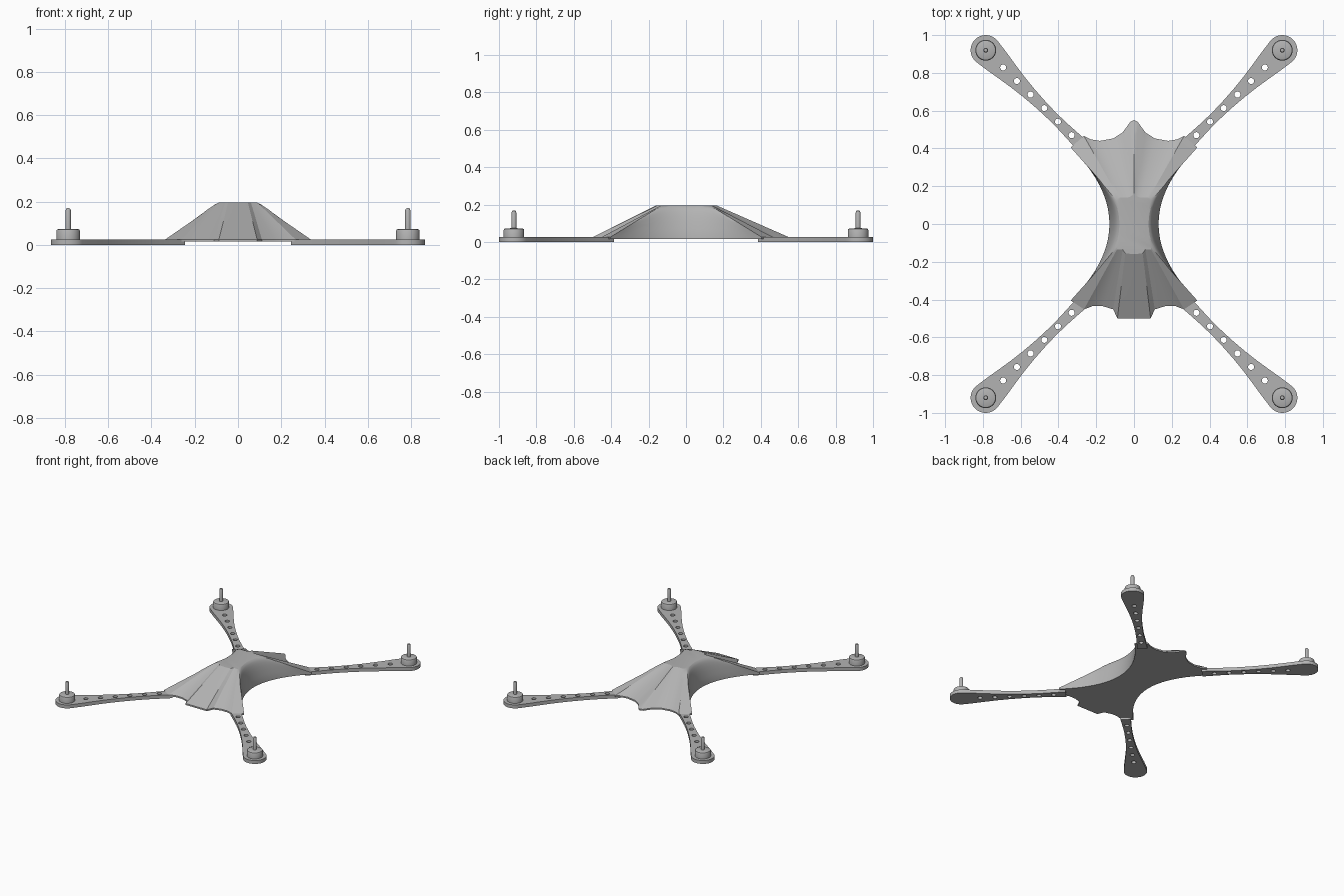
import bpy, bmesh, math
from mathutils import Vector

cube = bpy.data.objects.get("Cube")
if cube:
    bpy.data.objects.remove(cube)

grey = bpy.data.materials.new("frame_grey")
grey.use_nodes = True
GREY = (0.45, 0.45, 0.45, 1)
grey.diffuse_color = GREY
grey.node_tree.nodes["Principled BSDF"].inputs["Base Color"].default_value = GREY


def activate(obj):
    bpy.ops.object.select_all(action='DESELECT')
    obj.select_set(True)
    bpy.context.view_layer.objects.active = obj


def finish(name, bm, angle):
    bmesh.ops.remove_doubles(bm, verts=bm.verts, dist=1e-5)
    bmesh.ops.recalc_face_normals(bm, faces=bm.faces)
    mesh = bpy.data.meshes.new(name)
    bm.to_mesh(mesh)
    bm.free()
    mesh.materials.append(grey)
    obj = bpy.data.objects.new(name, mesh)
    bpy.context.collection.objects.link(obj)
    activate(obj)
    bpy.ops.object.shade_smooth_by_angle(angle=math.radians(angle))
    return obj


# Canopy: columns run from a flat roof outline down to a scalloped rim
TOP, RIM, BASE = 0.195, 0.026, 0.015
back = [((0, 0.165), (0, 0.55)), ((0.008, 0.152), (0.02, 0.54)),
        ((0.02, 0.145), (0.06, 0.485)), ((0.035, 0.14), (0.11, 0.453)),
        ((0.055, 0.14), (0.18, 0.44)), ((0.07, 0.14), (0.23, 0.448)),
        ((0.08, 0.14), (0.265, 0.466))]
front = [((0.09, -0.135), (0.265, -0.452)), ((0.08, -0.135), (0.22, -0.435)),
         ((0.07, -0.135), (0.165, -0.435)), ((0.06, -0.135), (0.11, -0.452)),
         ((0.046, -0.155), (0.088, -0.5)), ((0, -0.16), (0, -0.5))]
columns = [(t, r, 1.0) for t, r in back]
STEPS = 20
for i in range(STEPS + 1):
    u = 1 - 2 * i / STEPS
    columns.append(((0.07 + 0.02 * u * u, 0.13 * u),
                    (0.13 + 0.205 * u * u, 0.405 * u),
                    1 + 1.3 * (1 - u * u)))
columns += [(t, r, 1.0) for t, r in front]
columns += [((-t[0], t[1]), (-r[0], r[1]), p) for t, r, p in columns[-2:0:-1]]

bm = bmesh.new()
LEVELS = 8
rings = []
for level in range(LEVELS + 1):
    f = level / LEVELS
    ring = []
    for top, rim, power in columns:
        p = Vector(top).lerp(Vector(rim), f)
        ring.append(bm.verts.new((p.x, p.y, TOP - (TOP - RIM) * f ** power)))
    rings.append(ring)
rings.append([bm.verts.new((r[0], r[1], BASE)) for t, r, p in columns])
n = len(columns)
for upper, lower in zip(rings, rings[1:]):
    for i in range(n):
        j = (i + 1) % n
        bm.faces.new((upper[i], lower[i], lower[j], upper[j]))
bm.faces.new(rings[0])
bm.faces.new(rings[-1])
finish("canopy", bm, 25)


# Arms: a flared flat plate with a row of round lightening holes
INNER, MOTOR = Vector((0.33, 0.47)), Vector((0.785, 0.92))
LENGTH = (MOTOR - INNER).length
ALONG = (MOTOR - INNER).normalized()
ACROSS = Vector((-ALONG.y, ALONG.x))
THICK, PAD = 0.026, 0.08
widths = [(-0.085, 0.036), (0, 0.031), (0.08, 0.027), (0.16, 0.027), (0.24, 0.030),
          (0.32, 0.036), (0.40, 0.045), (0.48, 0.057), (0.56, 0.070)]


def circle(center, radius, count):
    return [(center + radius * math.cos(a), radius * math.sin(a))
            for a in (2 * math.pi * k / count for k in range(count))]


def arm_outline():
    lower = [(s, -w) for s, w in widths]
    pad = [(LENGTH + PAD * math.cos(a), PAD * math.sin(a))
           for a in (math.radians(d) for d in range(-100, 101, 10))]
    upper = [(s, w) for s, w in reversed(widths)]
    return lower + pad + upper


def add_arm(name, sx, sy):
    curve = bpy.data.curves.new(name, 'CURVE')
    curve.dimensions = '2D'
    curve.fill_mode = 'BOTH'
    curve.extrude = THICK / 2
    loops = [arm_outline()] + [circle(0.102 * k, 0.016, 20) for k in range(6)]
    for loop in loops:
        spline = curve.splines.new('POLY')
        spline.points.add(len(loop) - 1)
        spline.use_cyclic_u = True
        for point, (s, w) in zip(spline.points, loop):
            p = INNER + ALONG * s + ACROSS * w
            point.co = (p.x * sx, p.y * sy, 0, 1)
    curve.materials.append(grey)
    obj = bpy.data.objects.new(name, curve)
    obj.location.z = THICK / 2
    bpy.context.collection.objects.link(obj)
    activate(obj)
    bpy.ops.object.convert(target='MESH')
    obj = bpy.context.object
    bm = bmesh.new()
    bm.from_mesh(obj.data)
    bmesh.ops.remove_doubles(bm, verts=bm.verts, dist=1e-5)
    bmesh.ops.recalc_face_normals(bm, faces=bm.faces)
    bm.to_mesh(obj.data)
    bm.free()
    bpy.ops.object.shade_smooth_by_angle(angle=math.radians(30))


# Motors: a turned can with a bevelled lid and a round-tipped shaft
motor_profile = [(0, 0.024), (0.055, 0.024), (0.055, 0.064), (0.052, 0.07), (0.045, 0.073),
                 (0.013, 0.074), (0.013, 0.158), (0.009, 0.167), (0, 0.17)]


def add_motor(name, sx, sy):
    bm = bmesh.new()
    verts = [bm.verts.new((r, 0, z)) for r, z in motor_profile]
    edges = [bm.edges.new(pair) for pair in zip(verts, verts[1:])]
    bmesh.ops.spin(bm, geom=verts + edges, cent=(0, 0, 0), axis=(0, 0, 1),
                   angle=2 * math.pi, steps=40)
    obj = finish(name, bm, 35)
    obj.location = (MOTOR.x * sx, MOTOR.y * sy, 0)


for sy, end in ((-1, "front"), (1, "back")):
    for sx, side in ((1, "left"), (-1, "right")):
        add_arm(f"{end}_{side}_arm", sx, sy)
        add_motor(f"{end}_{side}_motor", sx, sy)
